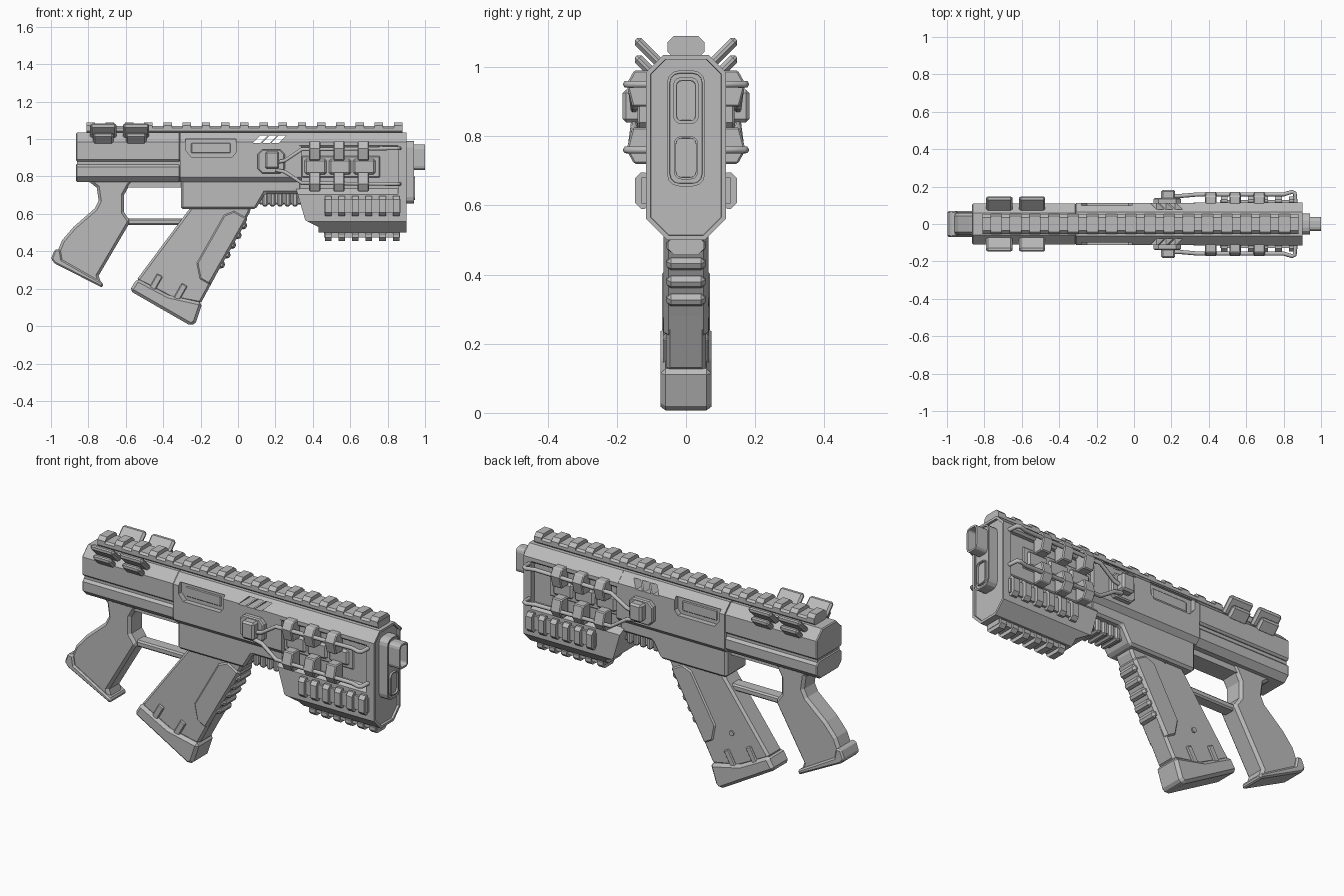
import bpy
import bmesh
from math import cos, sin, pi
from mathutils import Vector

cube = bpy.data.objects.get("Cube")
if cube:
    bpy.data.objects.remove(cube, do_unlink=True)

shade = (.5, .5, .5, 1)
grey = bpy.data.materials.new("plain_grey")
grey.use_nodes = True
grey.diffuse_color = shade
for node in grey.node_tree.nodes:
    if node.type == 'BSDF_PRINCIPLED':
        node.inputs["Base Color"].default_value = shade


def prism(name, profile, start, end, axis='Y', bevel=0, count=1, step=0, mirror=False, rim=0, depth=0):
    """Extrude a closed profile along X (y, z points) or along Y (x, z points)."""
    bm = bmesh.new()

    def ring(offset):
        if axis == 'X':
            return [bm.verts.new((offset, y, z)) for y, z in profile]
        return [bm.verts.new((x, offset, z)) for x, z in profile]

    near, far = ring(start), ring(end)
    bm.faces.new(near)
    cap = bm.faces.new(far)
    for i in range(len(profile)):
        bm.faces.new((near[i - 1], near[i], far[i], far[i - 1]))
    bmesh.ops.recalc_face_normals(bm, faces=bm.faces[:])
    if rim:  # hollow the far cap, leaving a rim
        bmesh.ops.inset_region(bm, faces=[cap], thickness=rim)
        bmesh.ops.inset_region(bm, faces=[cap], thickness=.001, depth=-depth)
    mesh = bpy.data.meshes.new(name)
    bm.to_mesh(mesh)
    bm.free()
    mesh.materials.append(grey)
    part = bpy.data.objects.new(name, mesh)
    bpy.context.collection.objects.link(part)
    if bevel:
        modifier = part.modifiers.new("bevel", 'BEVEL')
        modifier.width = bevel
        modifier.segments = 1
        modifier.limit_method = 'ANGLE'
        modifier.angle_limit = .9
    if count > 1:
        modifier = part.modifiers.new("array", 'ARRAY')
        modifier.count = count
        modifier.use_relative_offset = False
        modifier.use_constant_offset = True
        modifier.constant_offset_displace = (step, 0, 0)
    if mirror:
        modifier = part.modifiers.new("mirror", 'MIRROR')
        modifier.use_axis = (False, True, False)
        modifier.use_mirror_merge = False
    return part


def cut(target, cutter):
    cutter.hide_render = True
    cutter.display_type = 'WIRE'
    modifier = target.modifiers.new("cut", 'BOOLEAN')
    modifier.operation = 'DIFFERENCE'
    modifier.object = cutter


def rect(left, right, low, high):
    return [(left, low), (right, low), (right, high), (left, high)]


def clipped(left, right, low, high, clip):
    """Rectangle with all corners clipped."""
    return [(left + clip, low), (right - clip, low), (right, low + clip), (right, high - clip),
            (right - clip, high), (left + clip, high), (left, high - clip), (left, low + clip)]


def crown(half, low, high, shoulder, foot):
    """Centred section with clipped shoulders and feet."""
    side = [(half - shoulder, high), (half, high - shoulder), (half, low + foot), (half - foot, low)]
    return side + [(-y, z) for y, z in reversed(side)]


def slot(half, low, high, radius):
    """Centred rectangle with rounded corners."""
    points = []
    for quarter in range(4):
        y = half - radius if quarter in (0, 3) else radius - half
        z = high - radius if quarter < 2 else low + radius
        for part in range(4):
            angle = (quarter + part / 3) * pi / 2
            points.append((y + radius * cos(angle), z + radius * sin(angle)))
    return points


def slab(y, z, length, half):
    """Bar rising outward at a diagonal."""
    return [(y - half, z + half), (y + length - half, z + length + half),
            (y + length + half, z + length - half), (y + half, z - half)]


# Upper body
top = 1.035
prism("rear_upper_body", crown(.11, .88, top, .05, .01), -.865, -.31, 'X', bevel=.005)
prism("rear_body_core", rect(-.095, .095, .8, .9), -.86, -.31, 'X')
prism("rear_lower_body", crown(.108, .77, .87, .02, .03), -.865, -.31, 'X', bevel=.005)
middle = prism("middle_body", crown(.113, .77, top, .05, .025), -.31, .34, 'X')
window = [(-.28, 1), (-.01, 1), (-.01, .93), (-.03, .905), (-.25, .905), (-.28, .94)]
cut(middle, prism("window_cutter", window, .085, .2, mirror=True))
vent = [(.08, .98), (.12, .98), (.16, 1.02), (.12, 1.02)]
cut(middle, prism("vent_cutter", vent, -.3, .3, count=3, step=.05))
prism("window_plate", rect(-.25, -.04, .925, .98), .08, .09, bevel=.004, mirror=True)

# Lower receiver and ribbed throat
receiver = [(-.305, .79), (-.305, .625), (.095, .625), (.145, .71), (.34, .71), (.34, .79)]
prism("lower_receiver", receiver, -.088, .088, bevel=.012)
prism("under_body_strip", rect(-.6, -.3, .74, .78), -.05, .05)
prism("throat", rect(.11, .34, .65, .72), -.05, .05, bevel=.008)
prism("throat_ribs", rect(.13, .16, .64, .715), -.06, .06, bevel=.008, count=5, step=.04)

# Front housing
prism("front_roof", crown(.115, .955, top, .05, .01), .33, .88, 'X')
prism("front_core", rect(-.085, .085, .7, .97), .33, .88, 'X')
guard = prism("handguard", crown(.115, .5, .735, .03, .06), .31, .88, 'X')
chin = [(.2, .8), (.31, .735), (.36, .565), (.43, .53), (.43, .4), (.2, .4)]
cut(guard, prism("handguard_cutter", chin, -.3, .3))
prism("front_flange", crown(.115, .5, top, .05, .06), .855, .9, 'X', rim=.014, depth=.012)
prism("muzzle_plate", slot(.055, .655, .99, .035), .87, .94, 'X', rim=.008, depth=.006)
prism("barrel", slot(.037, .835, .97, .022), .9, 1, 'X', rim=.01, depth=.05)
prism("lower_port", slot(.035, .675, .8, .022), .9, .945, 'X', rim=.006, depth=.03)
prism("panel_frame", rect(.34, .76, .795, .91), .08, .092, bevel=.005, mirror=True)
prism("side_panels", rect(.355, .475, .81, .895), .08, .103, bevel=.014,
      count=3, step=.13, mirror=True)

# Accessory rails
prism("top_rail", crown(.053, 1.03, 1.07, .01, .014), -.81, .88, 'X')
prism("top_rail_teeth", crown(.053, 1.05, 1.09, .018, .01), -.81, -.765, 'X', count=17, step=.1027)
prism("bottom_rail", rect(-.04, .04, .475, .51), .46, .865, 'X')
prism("side_rail", rect(.1, .128, .605, .68), .46, .87, 'X', mirror=True)
tooth = dict(start=.465, end=.5, axis='X', count=6, step=.0725)
prism("bottom_rail_teeth", crown(.052, .456, .505, .012, .018), **tooth)
prism("side_rail_teeth", clipped(.1, .148, .59, .695, .018), mirror=True, **tooth)

# Angled sights at the rear
sight = dict(axis='X', bevel=.01, count=2, step=.175, mirror=True)
prism("sight_upper", slab(.075, 1.01, .07, .01), -.79, -.65, **sight)
prism("sight_lower", slab(.095, .98, .05, .01), -.775, -.665, **sight)

# Cable hub
prism("cable_hub_base", clipped(.105, .25, .815, .945, .025), .09, .14, bevel=.006, mirror=True)
prism("cable_hub_box", rect(.145, .22, .84, .935), .13, .183, bevel=.01, mirror=True)

# Clamps and cables, repeated above and below a shared centre line
centre = .855
clamp = [(.095, .135), (.15, .135), (.172, .095), (.155, .03), (.095, .03)]
route = [(.2, .15, .02), (.25, .15, .03), (.34, .158, .09), (.8, .158, .095),
         (.845, .172, .095), (.86, .165, .095), (.865, .1, .095)]


def cable(name, side, rise):
    curve = bpy.data.curves.new(name, 'CURVE')
    curve.dimensions = '3D'
    curve.bevel_depth = .011
    curve.bevel_resolution = 1
    curve.use_fill_caps = True
    spline = curve.splines.new('POLY')
    spline.points.add(len(route) - 1)
    for point, (x, y, spread) in zip(spline.points, route):
        point.co = (x, side * y, centre + rise * spread, 1)
    curve.materials.append(grey)
    bpy.context.collection.objects.link(bpy.data.objects.new(name, curve))


for level, rise in (("upper", 1), ("lower", -1)):
    prism(level + "_cable_clamps", [(y, centre + rise * spread) for y, spread in clamp],
          .38, .44, 'X', bevel=.005, count=3, step=.13, mirror=True)
    cable(level + "_left_cable", 1, rise)
    cable(level + "_right_cable", -1, rise)

# Rear grip and guard bar
grip_back = [(-.82, .79), (-.755, .74), (-.745, .67), (-.765, .63), (-.88, .53), (-.94, .46),
             (-.965, .4), (-.95, .335)]
grip_front = [(-.725, .21), (-.745, .27), (-.575, .56), (-.61, .61), (-.61, .7), (-.585, .745), (-.55, .79)]
prism("rear_grip", grip_back + grip_front, -.058, .058, bevel=.014)
foot = [(-1, .36), (-.98, .41), (-.95, .41), (-.94, .355), (-.72, .23), (-.725, .205), (-.98, .335)]
prism("grip_foot", foot, -.07, .07, bevel=.008)
prism("guard_bar", rect(-.61, -.28, .54, .575), -.035, .035, bevel=.008)

# Magazine, laid out along its slanted front edge
corner = Vector((.064, .61))
down = Vector((-.493, -.87))
forward = Vector((.87, -.493))


def slanted(along, out):
    return tuple(corner + down * along + forward * out)


def slanted_block(name, start, end, back, front, half, bevel):
    outline = [slanted(along, out) for along, out in rect(start, end, back, front)]
    prism(name, outline, -half, half, bevel=bevel)


body = [(-.25, .64), (-.544, .245), (-.36, .15), (-.2, .12), (.064, .61), (.07, .64)]
prism("magazine", body, -.058, .058, bevel=.012)
panel = [(.03, .008), (.45, .008), (.45, -.06), (.38, -.12), (.08, -.12), (.03, -.08)]
prism("magazine_grip", [slanted(*point) for point in panel], -.065, .065, bevel=.014)
for index in range(5):
    along = .06 * (index + 1)
    slanted_block("magazine_rib_" + "abcde"[index], along, along + .04, -.05, .024, .056, .012)
base = [(-.58, .19), (-.25, 0), (-.225, .02), (-.19, .125), (-.37, .165), (-.54, .255)]
prism("magazine_base", base, -.074, .074, bevel=.015)
slanted_block("rear_base_tab", .53, .62, -.27, -.235, .066, .005)
slanted_block("front_base_tab", .51, .62, -.13, -.095, .066, .005)
for label, along in (("upper", .08), ("lower", .44)):
    x, z = slanted(along, -.19)
    size = .013
    prism(label + "_magazine_pin", clipped(x - size, x + size, z - size, z + size, size * .6), .05, .066)
